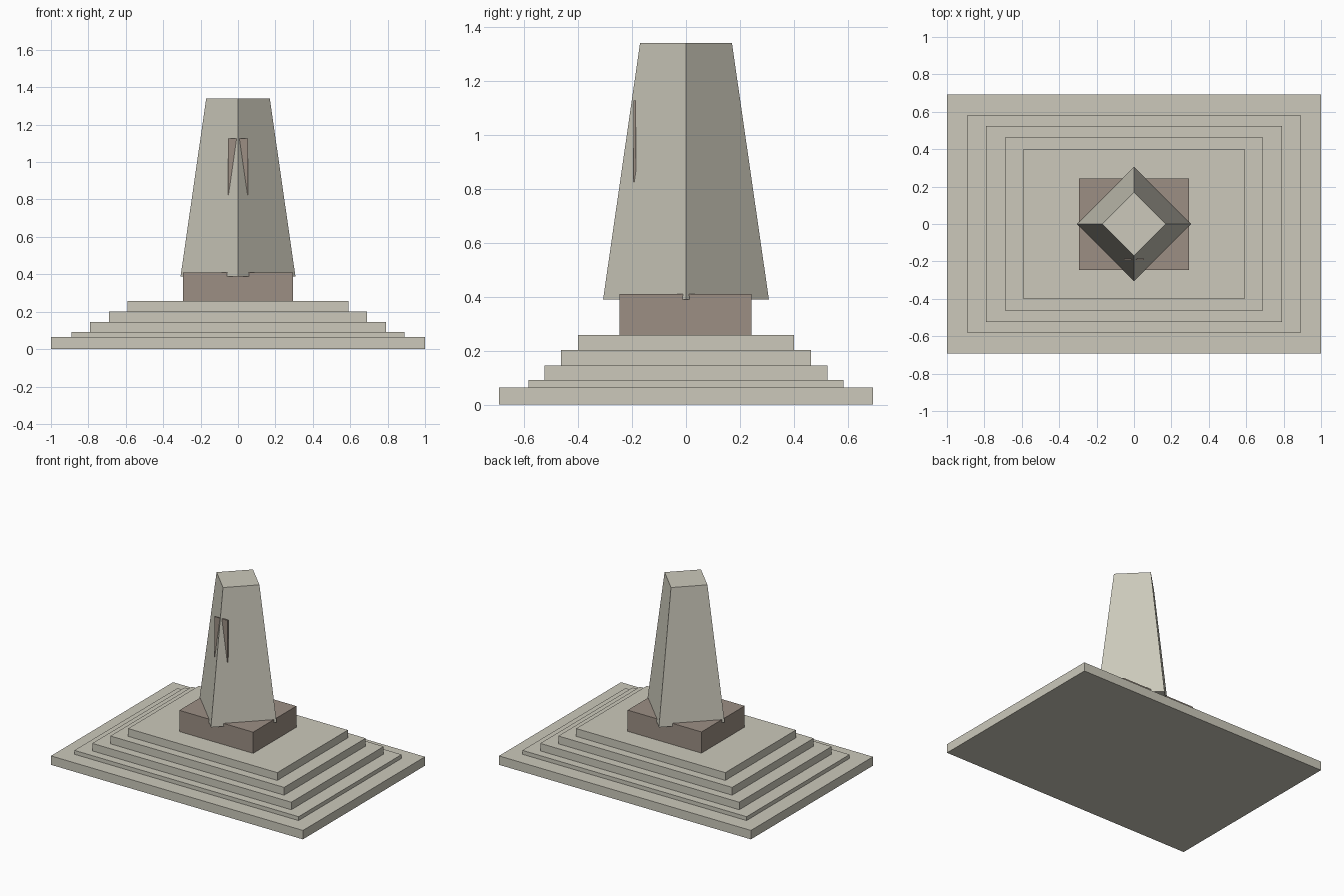
import bpy, bmesh, math

if "Cube" in bpy.data.objects:
    bpy.data.objects.remove(bpy.data.objects["Cube"])


def srgb(r, g, b):
    def lin(c):
        c /= 255
        return c / 12.92 if c <= 0.04045 else ((c + 0.055) / 1.055) ** 2.4
    return (lin(r), lin(g), lin(b), 1)


def material(name, rgb):
    m = bpy.data.materials.new(name)
    m.diffuse_color = srgb(*rgb)
    m.use_nodes = True
    m.node_tree.nodes["Principled BSDF"].inputs["Base Color"].default_value = m.diffuse_color
    return m


stone = material("pale_stone", (204, 201, 187))
brown = material("brown_stone", (156, 143, 132))


def finish(name, bm, mat):
    mesh = bpy.data.meshes.new(name)
    bm.to_mesh(mesh)
    bm.free()
    mesh.materials.append(mat)
    obj = bpy.data.objects.new(name, mesh)
    bpy.context.collection.objects.link(obj)
    return obj


def box(name, hx, hy, z0, z1, mat, y=0.0):
    bm = bmesh.new()
    bmesh.ops.create_cube(bm, size=1)
    bmesh.ops.scale(bm, vec=(2 * hx, 2 * hy, z1 - z0), verts=bm.verts)
    bmesh.ops.translate(bm, vec=(0, y, (z0 + z1) / 2), verts=bm.verts)
    return finish(name, bm, mat)


# Stepped base: half width, half depth, top height
steps = [(1.0, 0.692, 0.064), (0.89, 0.584, 0.092), (0.79, 0.524, 0.146),
         (0.69, 0.462, 0.202), (0.592, 0.40, 0.258)]
bottom = 0.0
for i, (hx, hy, top) in enumerate(steps):
    box(f"step_{i + 1}", hx, hy, bottom, top, stone)
    bottom = top

# Plinth
box("plinth", 0.293, 0.245, bottom, 0.41, brown, y=-0.002)

# Tapered four-sided pillar, turned corner-on to the front
bm = bmesh.new()
z0, z1 = 0.389, 1.34
bmesh.ops.create_cone(bm, cap_ends=True, segments=4,
                      radius1=0.307, radius2=0.17, depth=z1 - z0)
for v in bm.verts:  # put the corners exactly on the axes
    a = round(math.atan2(v.co.y, v.co.x) / (math.pi / 2)) * math.pi / 2
    r = math.hypot(v.co.x, v.co.y)
    v.co.x, v.co.y = r * math.cos(a), r * math.sin(a)
bmesh.ops.translate(bm, vec=(0, 0, (z0 + z1) / 2), verts=bm.verts)
finish("pillar", bm, stone)

# Thin plaque set through the front corner of the pillar
box("plaque", 0.053, 0.0045, 0.825, 1.127, brown, y=-0.189)
